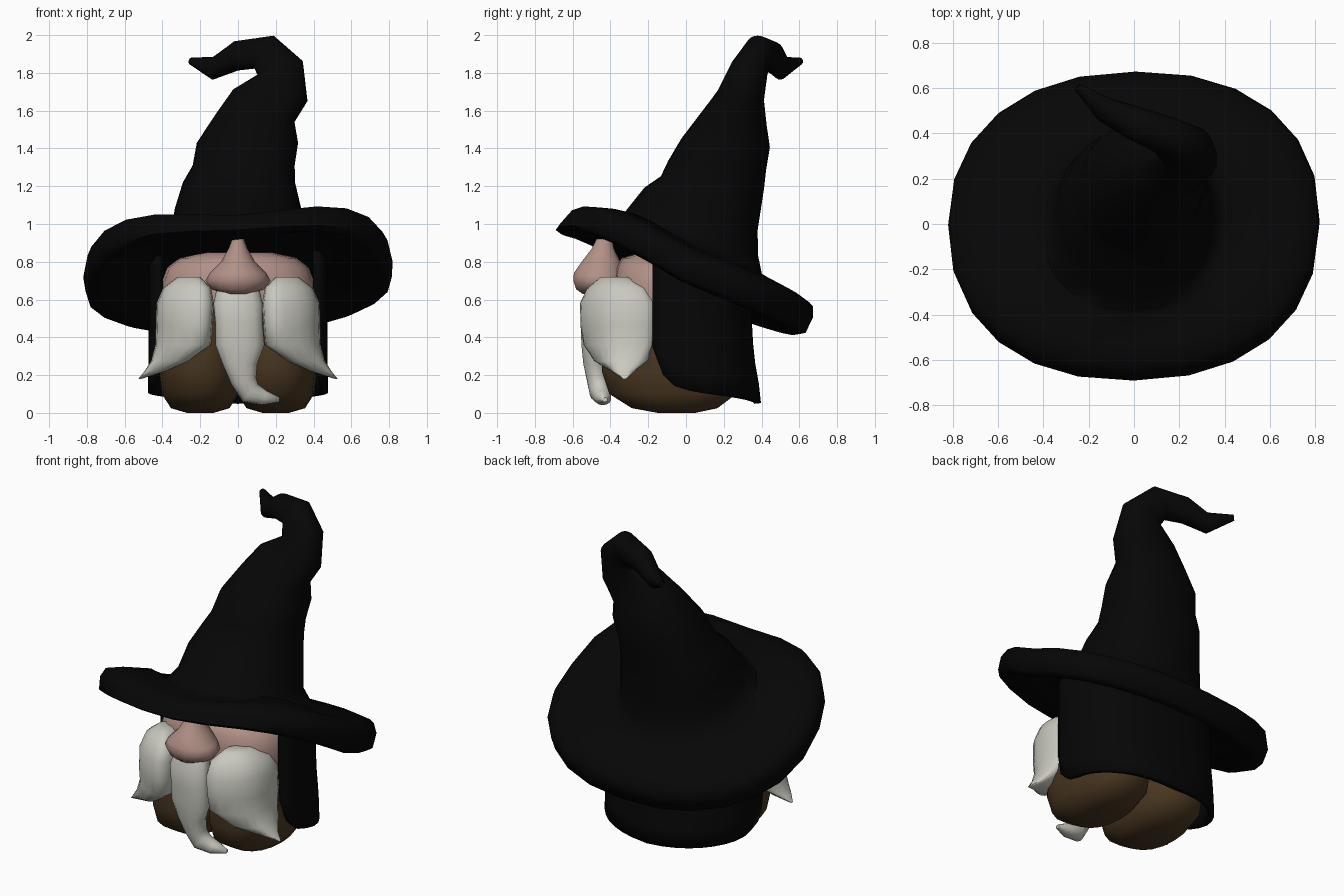
import bpy, bmesh, math
from mathutils import Vector


def mat(name, rgb):
    m = bpy.data.materials.new(name)
    m.diffuse_color = (*rgb, 1)
    return m


BLACK = mat("black_felt", (0.0018, 0.0018, 0.0018))
BROWN = mat("brown_cloth", (0.068, 0.038, 0.015))
SKIN = mat("skin", (0.44, 0.28, 0.24))
WHITE = mat("white_hair", (0.58, 0.58, 0.52))
UP = Vector((0, 0, 1))


def finish(bm, name, material):
    bmesh.ops.recalc_face_normals(bm, faces=bm.faces)
    me = bpy.data.meshes.new(name)
    bm.to_mesh(me)
    bm.free()
    me.materials.append(material)
    ob = bpy.data.objects.new(name, me)
    bpy.context.collection.objects.link(ob)
    bpy.ops.object.select_all(action='DESELECT')
    ob.select_set(True)
    bpy.context.view_layer.objects.active = ob
    bpy.ops.object.shade_smooth_by_angle(angle=math.radians(65))
    return ob


def loft(name, rings, material, sides=16, power=2.0, flip=1, tweak=None):
    """Skin over rings (x, y, z, rx, ry[, normal]); flip=-1 mirrors in x."""
    bm = bmesh.new()
    loops = []
    for x, y, z, rx, ry, *nrm in rings:
        q = UP.rotation_difference(Vector(nrm[0]).normalized() if nrm else UP)
        loop = []
        for i in range(sides):
            a = 2 * math.pi * i / sides
            c, s = math.cos(a), math.sin(a)
            p = Vector((rx * math.copysign(abs(c) ** (2 / power), c),
                        ry * math.copysign(abs(s) ** (2 / power), s), 0))
            p = q @ p + Vector((x, y, z))
            if tweak:
                p = tweak(p)
            p.x *= flip
            loop.append(bm.verts.new(p))
        loops.append(loop)
    for a, b in zip(loops, loops[1:]):
        for i in range(sides):
            j = (i + 1) % sides
            bm.faces.new((a[i], a[j], b[j], b[i]))
    bm.faces.new(loops[0])
    bm.faces.new(loops[-1])
    return finish(bm, name, material)


# Hat: tilted brim running on into a crooked crown with a curled tip
TILT = Vector((-0.055, 0.38, 1))
T = TILT.normalized()


def brim(off, k):
    c = Vector((0, 0, 0.75)) + T * off
    return (c.x, c.y, c.z, 0.82 * k, 0.715 * k, TILT)


def curl(p):
    # brim is thinner in front and lifts at its two front corners
    r = math.hypot(p.x, p.y)
    if p.z < 1.15 and r > 0.45 and p.y < 0:
        h = p.z - (0.75 + 0.055 * p.x - 0.38 * p.y)
        f = -p.y / r
        if h < 0:
            p.z -= h * 0.6 * f ** 2
        p.z += 0.17 * p.x * p.x * f / (r * r) - 0.01 * f ** 2
    return p


hat = [
    brim(0.04, 0.45), brim(-0.03, 0.75), brim(-0.105, 0.93), brim(-0.08, 0.99),
    brim(0.01, 1.0), brim(0.065, 0.97), brim(0.09, 0.85), brim(0.11, 0.65),
    (0, 0.01, 0.88, 0.41, 0.42, TILT),
    (0, 0.03, 0.95, 0.355, 0.37, (0, 0.33, 1)),
    (0, 0.08, 1.08, 0.335, 0.32, (0, 0.38, 1)),
    (0.005, 0.14, 1.22, 0.297, 0.275, (0, 0.12, 1)),
    (0.03, 0.165, 1.31, 0.27, 0.26, (0, 0.1, 1)),
    (0.05, 0.21, 1.43, 0.268, 0.235, (0, 0.1, 1)),
    (0.09, 0.255, 1.56, 0.21, 0.175, (0.1, 0.2, 1)),
    (0.17, 0.29, 1.68, 0.20, 0.125, (0.15, 0.2, 1)),
    (0.225, 0.335, 1.82, 0.125, 0.10, (-0.35, 0.3, 1)),
    (0.14, 0.39, 1.91, 0.10, 0.082, (-0.85, 0.3, 0.5)),
    (-0.01, 0.45, 1.89, 0.078, 0.07, (-1, 0.4, -0.1)),
    (-0.13, 0.505, 1.825, 0.062, 0.05, (-1, 0.6, 0.0)),
    (-0.25, 0.605, 1.862, 0.018, 0.018, (-1, 0.8, 0.2)),
]
loft("hat", hat, BLACK, 24, 2.25, tweak=curl)

# Cloak: thick curved sheet round the back, flared at the hem
bm = bmesh.new()
COLS, ROWS = 24, 6
grid = []
for i in range(COLS + 1):
    u = 2 * i / COLS - 1
    a = math.radians(90 + 117 * u)
    c, s = math.cos(a), math.sin(a)
    cx = math.copysign(abs(c) ** 0.85, c)
    sy = math.copysign(abs(s) ** 0.85, s)
    hem = 0.05 + 0.08 * abs(u) + 0.22 * abs(u) ** 12
    top = 0.80 - 0.38 * 0.34 * s
    col = []
    for j in range(ROWS + 1):
        t = j / ROWS
        flare = 1 + 0.20 * (1 - t) ** 3 * max(0, s)
        if j == 0:
            flare -= 0.05 * max(0, s)
        col.append(bm.verts.new((0.455 * cx * min(flare, 1.04), 0.33 * sy * flare,
                                 hem + (top - hem) * t)))
    grid.append(col)
for a, b in zip(grid, grid[1:]):
    for j in range(ROWS):
        bm.faces.new((a[j], b[j], b[j + 1], a[j + 1]))
cloak = finish(bm, "cloak", BLACK)
sol = cloak.modifiers.new("thickness", 'SOLIDIFY')
sol.thickness = 0.035
sol.offset = 0

# Head and nose
loft("head", [(0, -0.07, 0.45, 0.38, 0.29), (0, -0.07, 0.58, 0.405, 0.31),
              (0, -0.07, 0.69, 0.405, 0.31), (0, -0.07, 0.77, 0.375, 0.30),
              (0, -0.06, 0.82, 0.31, 0.28), (0, -0.04, 0.85, 0.18, 0.2)],
     SKIN, 20, 2.7)
loft("nose", [(0, -0.46, 0.63, 0.07, 0.09), (0, -0.46, 0.655, 0.14, 0.125),
              (0, -0.46, 0.70, 0.172, 0.14), (0, -0.46, 0.74, 0.15, 0.137),
              (0, -0.45, 0.80, 0.09, 0.105), (0, -0.44, 0.87, 0.05, 0.06),
              (0, -0.43, 0.94, 0.025, 0.035)], SKIN, 14)


def wrap(p):
    # moustache follows the curve of the face: outer side further back
    p.y += 0.5 * max(-0.15, min(0.15, p.x - 0.28))
    return p


# Round lower body halves and drooping moustache halves, mirrored
for side, f in (("right", 1), ("left", -1)):
    loft("body_" + side,
         [(0.2, -0.05, 0.0, 0.07, 0.10), (0.2, -0.06, 0.025, 0.155, 0.23),
          (0.2, -0.07, 0.10, 0.203, 0.34), (0.2, -0.08, 0.22, 0.218, 0.37),
          (0.2, -0.08, 0.38, 0.218, 0.37), (0.2, -0.07, 0.55, 0.20, 0.33)],
         BROWN, 18, 2.3, f)
    loft("moustache_" + side,
         [(0.52, -0.40, 0.18, 0.008, 0.01), (0.44, -0.405, 0.22, 0.055, 0.06),
          (0.36, -0.385, 0.275, 0.10, 0.125), (0.29, -0.36, 0.36, 0.148, 0.16),
          (0.285, -0.36, 0.46, 0.15, 0.175), (0.28, -0.36, 0.58, 0.152, 0.175),
          (0.27, -0.36, 0.66, 0.128, 0.135), (0.26, -0.37, 0.72, 0.06, 0.06)],
         WHITE, 18, 2.6, f, wrap)

# Beard, listed from its curled tip upward
loft("beard",
     [(0.22, -0.43, 0.07, 0.012, 0.015, (-1, 0, 0.1)),
      (0.14, -0.44, 0.08, 0.04, 0.045, (-1, 0, 0.25)),
      (0.065, -0.455, 0.105, 0.062, 0.055, (-0.8, 0, 0.7)),
      (0.03, -0.47, 0.17, 0.068, 0.055, (-0.25, 0, 1)),
      (0.01, -0.485, 0.26, 0.092, 0.06), (0.01, -0.49, 0.36, 0.13, 0.065),
      (0.005, -0.495, 0.48, 0.125, 0.065), (0, -0.49, 0.58, 0.13, 0.068),
      (0, -0.46, 0.67, 0.11, 0.06)], WHITE, 14, 2.2)
